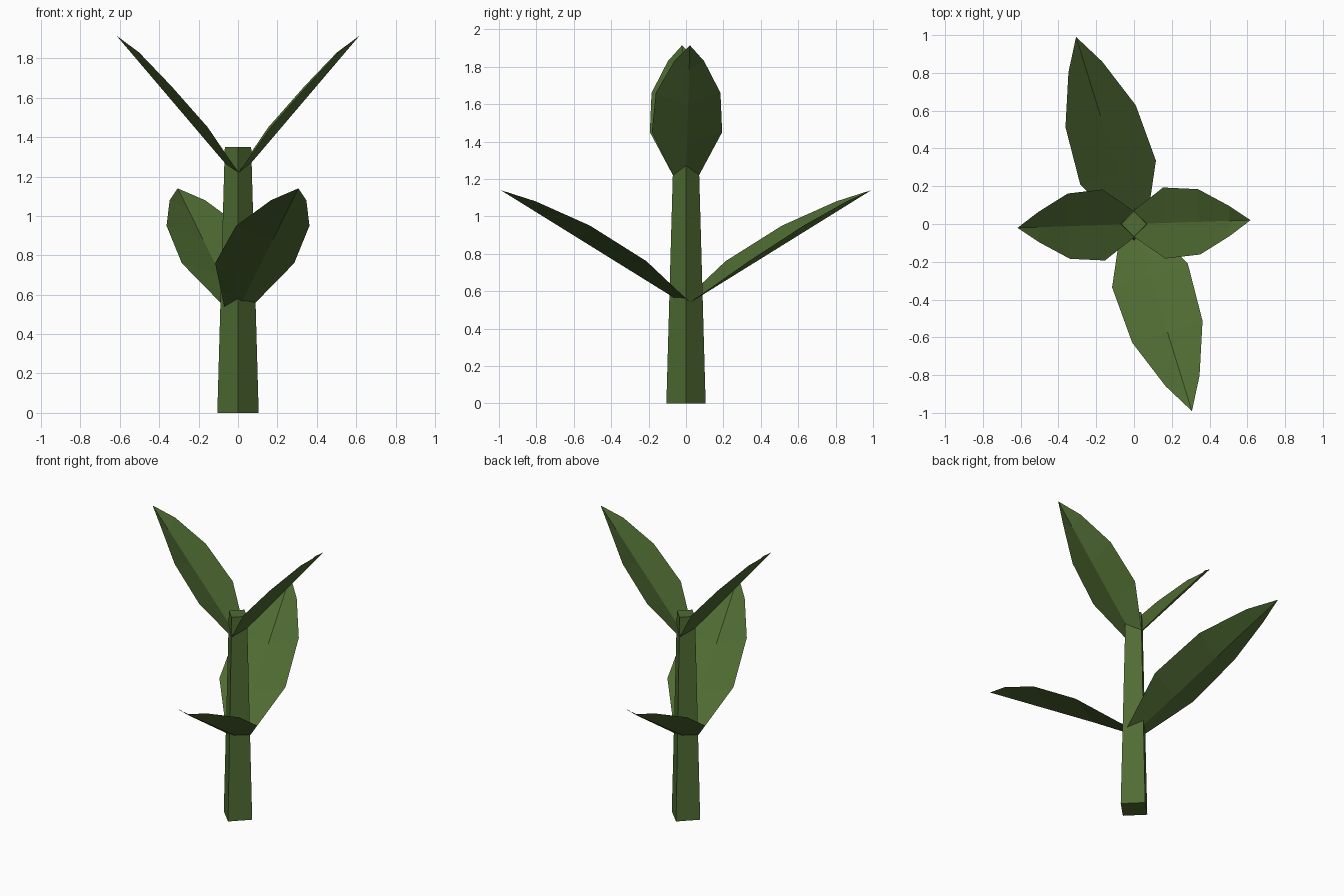
import bpy, bmesh, math

if "Cube" in bpy.data.objects:
    bpy.data.objects.remove(bpy.data.objects["Cube"])

green = bpy.data.materials.new("leaf_green")
green.diffuse_color = (0.08, 0.15, 0.033, 1)
green.use_nodes = True
green.node_tree.nodes["Principled BSDF"].inputs["Base Color"].default_value = green.diffuse_color


def finish(name, bm):
    mesh = bpy.data.meshes.new(name)
    bm.to_mesh(mesh)
    bm.free()
    mesh.materials.append(green)
    obj = bpy.data.objects.new(name, mesh)
    bpy.context.collection.objects.link(obj)
    return obj


# Square tapered stem with its corners on the axes
bm = bmesh.new()
rings = []
for r, z in ((0.105, 0.0), (0.067, 1.35)):
    rings.append([bm.verts.new((r * math.cos(i * math.pi / 2),
                                r * math.sin(i * math.pi / 2), z)) for i in range(4)])
low, top = rings
bm.faces.new(low[::-1])
bm.faces.new(top)
for i in range(4):
    j = (i + 1) % 4
    bm.faces.new((low[i], low[j], top[j], top[i]))
finish("stem", bm)


def leaf(name, edge, rib_z, angle):
    """Folded sheet: edge rows are (distance, half width, height), last is the tip."""
    bm = bmesh.new()
    length, _, tip_z = edge[-1]
    tip = bm.verts.new((length, 0, tip_z))
    rib = [bm.verts.new((d, 0, rib_z + (tip_z - rib_z) * d / length))
           for d, w, z in edge[:-1]]
    for side in (1, -1):
        rim = [bm.verts.new((d, side * w, z)) for d, w, z in edge[:-1]]
        a, b = rib + [tip], rim + [tip]
        for i in range(len(rim)):
            face = [a[i], a[i + 1], b[i + 1], b[i]]
            if i == len(rim) - 1:
                face.pop(2)
            bm.faces.new(face if side > 0 else face[::-1])
    obj = finish(name, bm)
    obj.rotation_euler.z = math.radians(angle)


# Two long low leaves and two short steep ones, in opposite pairs
long_edge = [(0, 0.073, 0.54), (0.286, 0.21, 0.76), (0.597, 0.195, 0.95),
             (0.87, 0.094, 1.08), (1.037, 0, 1.14)]
short_edge = [(0, 0.07, 1.22), (0.16, 0.188, 1.45), (0.345, 0.173, 1.66),
              (0.505, 0.08, 1.83), (0.617, 0, 1.915)]
leaf("lower_leaf_front", long_edge, 0.525, -72.8)
leaf("lower_leaf_back", long_edge, 0.525, 107.2)
leaf("upper_leaf_right", short_edge, 1.19, 1.9)
leaf("upper_leaf_left", short_edge, 1.19, 181.9)
